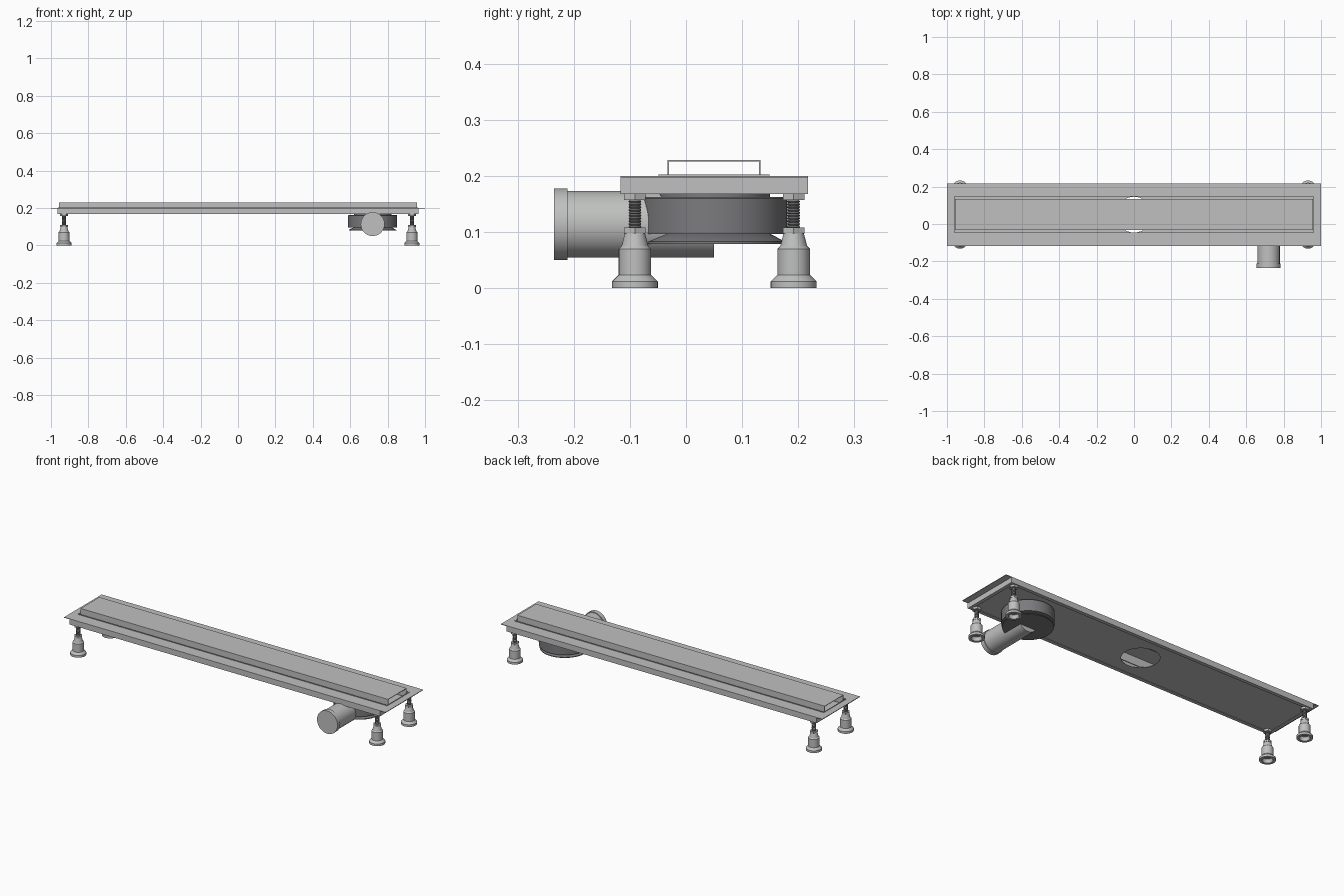
import bpy, bmesh, math
from mathutils import Matrix, Vector

if "Cube" in bpy.data.objects:
    bpy.data.objects.remove(bpy.data.objects["Cube"])


def material(name, rgb):
    m = bpy.data.materials.new(name)
    m.use_nodes = True
    m.diffuse_color = (*rgb, 1)
    m.node_tree.nodes["Principled BSDF"].inputs["Base Color"].default_value = (*rgb, 1)
    return m


STEEL = material("light grey steel", (0.52, 0.53, 0.52))
DARK = material("dark grey plastic", (0.2, 0.2, 0.21))
MID_Y = 0.05          # centre line of the channel


def finish(name, bm, mat, smooth=False):
    bmesh.ops.recalc_face_normals(bm, faces=bm.faces)
    mesh = bpy.data.meshes.new(name)
    bm.to_mesh(mesh)
    bm.free()
    mesh.materials.append(mat)
    ob = bpy.data.objects.new(name, mesh)
    bpy.context.collection.objects.link(ob)
    if smooth:
        bpy.ops.object.select_all(action='DESELECT')
        ob.select_set(True)
        bpy.context.view_layer.objects.active = ob
        bpy.ops.object.shade_smooth_by_angle(angle=math.radians(30))
    return ob


def rect(hx, hy):
    return [(-hx, MID_Y - hy), (hx, MID_Y - hy), (hx, MID_Y + hy), (-hx, MID_Y + hy)]


def circle(r, n):
    steps = [math.tau * i / n for i in range(n)]
    return [(r * math.cos(a), MID_Y + r * math.sin(a)) for a in steps]


def plate(name, outer, inner, z0, z1, mat=STEEL):
    """Flat plate with a hole, raised from z0 to z1."""
    bm = bmesh.new()
    edges = []
    for loop in (outer, inner):
        vs = [bm.verts.new((x, y, z0)) for x, y in loop]
        edges += [bm.edges.new((v, vs[i - 1])) for i, v in enumerate(vs)]
    bmesh.ops.triangle_fill(bm, edges=edges, use_beauty=True)
    ext = bmesh.ops.extrude_face_region(bm, geom=bm.faces[:], use_keep_orig=True)
    top = [g for g in ext["geom"] if isinstance(g, bmesh.types.BMVert)]
    bmesh.ops.translate(bm, verts=top, vec=(0, 0, z1 - z0))
    return finish(name, bm, mat)


def lathe(name, profile, place, mat, sides=32, axis='Z'):
    """Spin (radius, height) points around an axis."""
    bm = bmesh.new()
    vs = [bm.verts.new((r, 0, h)) for r, h in profile]
    for a, b in zip(vs, vs[1:]):
        bm.edges.new((a, b))
    bmesh.ops.spin(bm, geom=bm.verts[:] + bm.edges[:], cent=(0, 0, 0), axis=(0, 0, 1),
                   angle=math.tau, steps=sides)
    bmesh.ops.remove_doubles(bm, verts=bm.verts, dist=1e-5)
    if axis == 'Y':
        bm.transform(Matrix.Rotation(math.radians(-90), 4, 'X'))
    bm.transform(Matrix.Translation(Vector(place)))
    return finish(name, bm, mat, sides > 8)


# Channel: top flange, outer skirt, bottom lip, trough walls and floor
HX, HY = 0.965, 0.167
plate("top_flange", rect(1, HY), rect(0.962, 0.097), 0.197, 0.2)
plate("outer_skirt", rect(HX, HY), rect(HX - 0.003, HY - 0.003), 0.168, 0.197)
plate("bottom_lip", rect(HX - 0.003, HY - 0.003), rect(HX - 0.02, HY - 0.02), 0.168, 0.17)
plate("trough_wall", rect(0.962, 0.099), rect(0.959, 0.096), 0.174, 0.203)
plate("trough_floor", rect(HX - 0.003, HY - 0.003), circle(0.096, 32), 0.172, 0.175)

# Cover: thin inverted channel with open ends
bm = bmesh.new()
W, T, TOP, LOW = 0.083, 0.003, 0.229, 0.18
section = [(-W, LOW), (-W, TOP), (W, TOP), (W, LOW),
           (W - T, LOW), (W - T, TOP - T), (T - W, TOP - T), (T - W, LOW)]
face = bm.faces.new([bm.verts.new((-0.956, MID_Y + y, z)) for y, z in section])
ext = bmesh.ops.extrude_face_region(bm, geom=[face], use_keep_orig=True)
bmesh.ops.translate(bm, vec=(1.912, 0, 0),
                    verts=[g for g in ext["geom"] if isinstance(g, bmesh.types.BMVert)])
finish("cover", bm, STEEL)

# Drain bowl with neck and flared base
DX = 0.72
lathe("drain_neck", [(0, 0.172), (0.1, 0.172), (0.1, 0.162)], (DX, MID_Y, 0), DARK, 48)
lathe("drain_bowl", [(0, 0.163), (0.127, 0.163), (0.131, 0.16), (0.131, 0.097), (0, 0.097)],
      (DX, MID_Y, 0), DARK, 48)
lathe("drain_base", [(0, 0.097), (0.1, 0.097), (0.127, 0.083), (0.127, 0.079), (0, 0.079)],
      (DX, MID_Y, 0), DARK, 48)

# Outlet pipe with end collar
lathe("outlet_pipe", [(0, -0.235), (0.064, -0.235), (0.064, -0.211), (0.0595, -0.211),
                      (0.0595, 0.05), (0, 0.05)], (DX, 0, 0.114), STEEL, 40, 'Y')

# Four adjustable feet
foot = [(0, 0.02), (0.022, 0.02), (0.027, 0), (0.041, 0), (0.041, 0.012), (0.029, 0.024),
        (0.029, 0.07), (0.024, 0.075), (0.018, 0.098), (0, 0.098)]
thread = [(0, 0.107)]
for i in range(10):
    z = 0.107 + i * 0.005
    thread += [(0.0095, z), (0.0115, z + 0.0025)]
thread += [(0.0095, 0.157), (0, 0.157)]


def nut(z0, z1):
    return [(0, z0), (0.022, z0), (0.022, z1), (0, z1)]


for side, x in (("left", 0.93), ("right", -0.93)):
    for end, y in (("front", -0.091), ("back", 0.192)):
        tag = f"{end}_{side}"
        lathe(f"foot_{tag}", foot, (x, y, 0), STEEL)
        lathe(f"lock_nut_{tag}", nut(0.098, 0.108), (x, y, 0), STEEL, 6)
        lathe(f"screw_{tag}", thread, (x, y, 0), DARK, 20)
        lathe(f"top_nut_{tag}", nut(0.157, 0.169), (x, y, 0), STEEL, 6)
